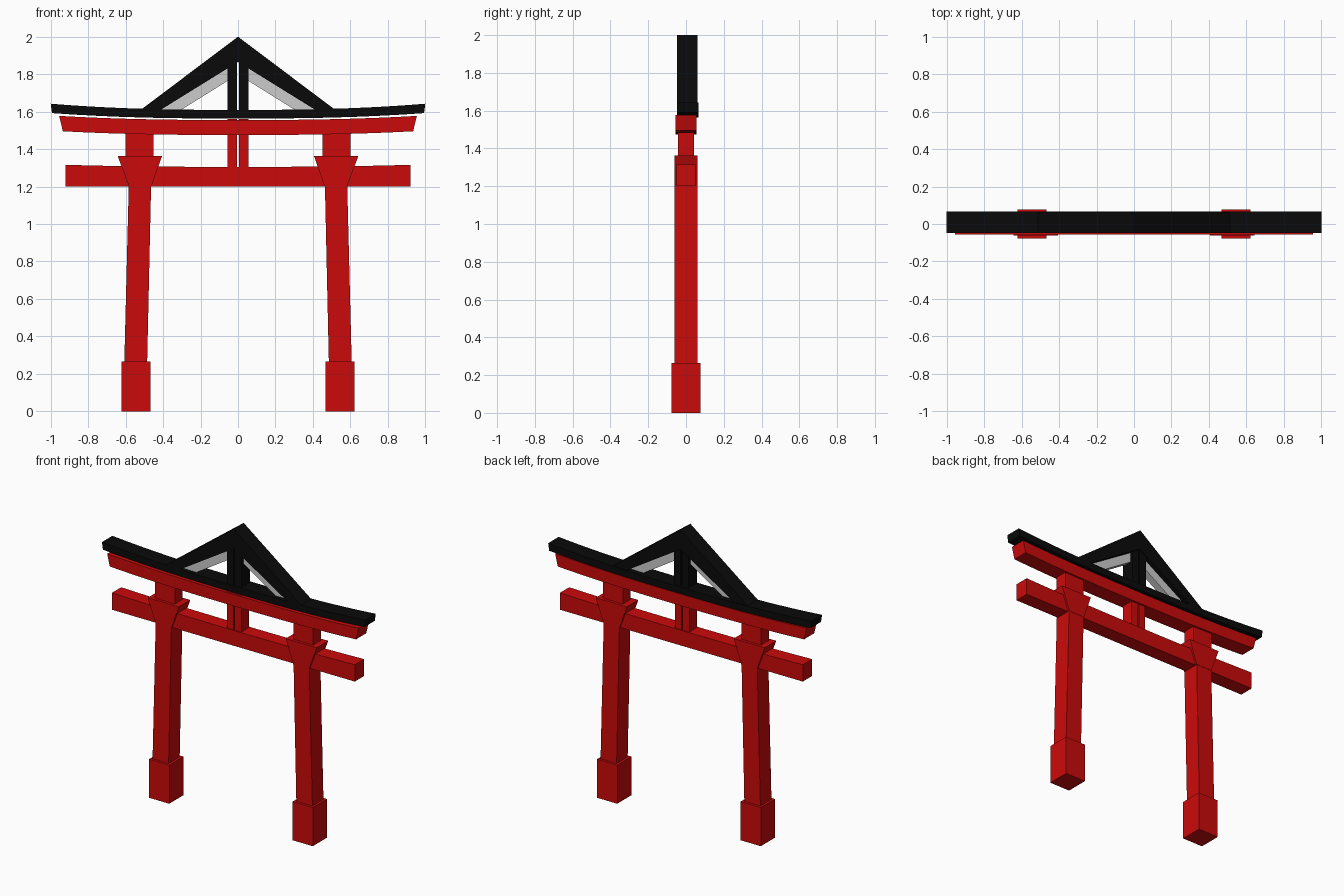
import bpy, bmesh

if "Cube" in bpy.data.objects:
    bpy.data.objects.remove(bpy.data.objects["Cube"])


def material(name, color):
    m = bpy.data.materials.new(name)
    m.diffuse_color = (*color, 1)
    m.use_nodes = True
    m.node_tree.nodes["Principled BSDF"].inputs["Base Color"].default_value = m.diffuse_color
    return m


RED = material("red_paint", (0.6, 0.003, 0.003))
BLACK = material("black_paint", (0.003, 0.003, 0.003))


def prism(name, profile, y0, y1, mat=None):
    """Extrude an (x, z) outline from y0 to y1."""
    bm = bmesh.new()
    face = bm.faces.new([bm.verts.new((x, y0, z)) for x, z in profile])
    ext = bmesh.ops.extrude_face_region(bm, geom=[face])
    verts = [g for g in ext["geom"] if isinstance(g, bmesh.types.BMVert)]
    bmesh.ops.translate(bm, verts=verts, vec=(0, y1 - y0, 0))
    bmesh.ops.recalc_face_normals(bm, faces=bm.faces[:])
    me = bpy.data.meshes.new(name)
    bm.to_mesh(me)
    bm.free()
    if mat:
        me.materials.append(mat)
    ob = bpy.data.objects.new(name, me)
    bpy.context.collection.objects.link(ob)
    return ob


def pair(name, profile, y0, y1, mat=None):
    """Left part plus its mirror image on the right."""
    prism("left_" + name, profile, y0, y1, mat)
    prism("right_" + name, [(-x, z) for x, z in profile], y0, y1, mat)


def beam(name, half_bot, half_top, z0, z1, rise0, rise1, y0, y1, mat, n=16):
    """Crossbeam whose ends sweep upwards."""
    ts = [-1 + 2 * i / n for i in range(n + 1)]
    low = [(t * half_bot, z0 + rise0 * abs(t) ** 2.5) for t in ts]
    top = [(t * half_top, z1 + rise1 * abs(t) ** 2.5) for t in reversed(ts)]
    prism(name, low + top, y0, y1, mat)


def rect(x0, x1, z0, z1):
    return [(x0, z0), (x1, z0), (x1, z1), (x0, z1)]


# Legs: foot block, leaning pillar, flared bracket, neck
pair("foot_block", rect(-0.622, -0.468, 0, 0.265), -0.077, 0.077, RED)
pair("pillar", [(-0.607, 0.26), (-0.485, 0.26), (-0.463, 1.25), (-0.582, 1.25)],
     -0.06, 0.06, RED)
pair("bracket", [(-0.582, 1.2), (-0.463, 1.2), (-0.406, 1.362), (-0.642, 1.362)],
     -0.062, 0.062, RED)
pair("neck", rect(-0.6, -0.45, 1.36, 1.485), -0.043, 0.043, RED)

# Crossbeams
beam("lower_beam", 0.922, 0.922, 1.2, 1.305, 0, 0.011, -0.05, 0.05, RED)
beam("upper_beam", 0.935, 0.955, 1.475, 1.555, 0.02, 0.022, -0.055, 0.055, RED)
beam("top_rail", 0.993, 1.0, 1.563, 1.609, 0.029, 0.033, -0.047, 0.066, BLACK)

# Split centre post, red below the rail and black above
pair("centre_post", rect(-0.055, -0.005, 1.3, 1.56), -0.043, 0.043, RED)
pair("gable_post", [(-0.055, 1.6), (-0.005, 1.6), (-0.005, 1.87), (-0.055, 1.87)],
     -0.043, 0.05, BLACK)

# Gable rafters with grey inner lining
prism("gable_rafters", [(-0.525, 1.605), (0, 2.0), (0.525, 1.605),
                        (0.42, 1.605), (0, 1.865), (-0.42, 1.605)],
      -0.047, 0.062, BLACK)
pair("gable_lining", [(-0.43, 1.605), (-0.31, 1.605), (-0.03, 1.78), (-0.03, 1.86)],
     -0.02, 0.03)
